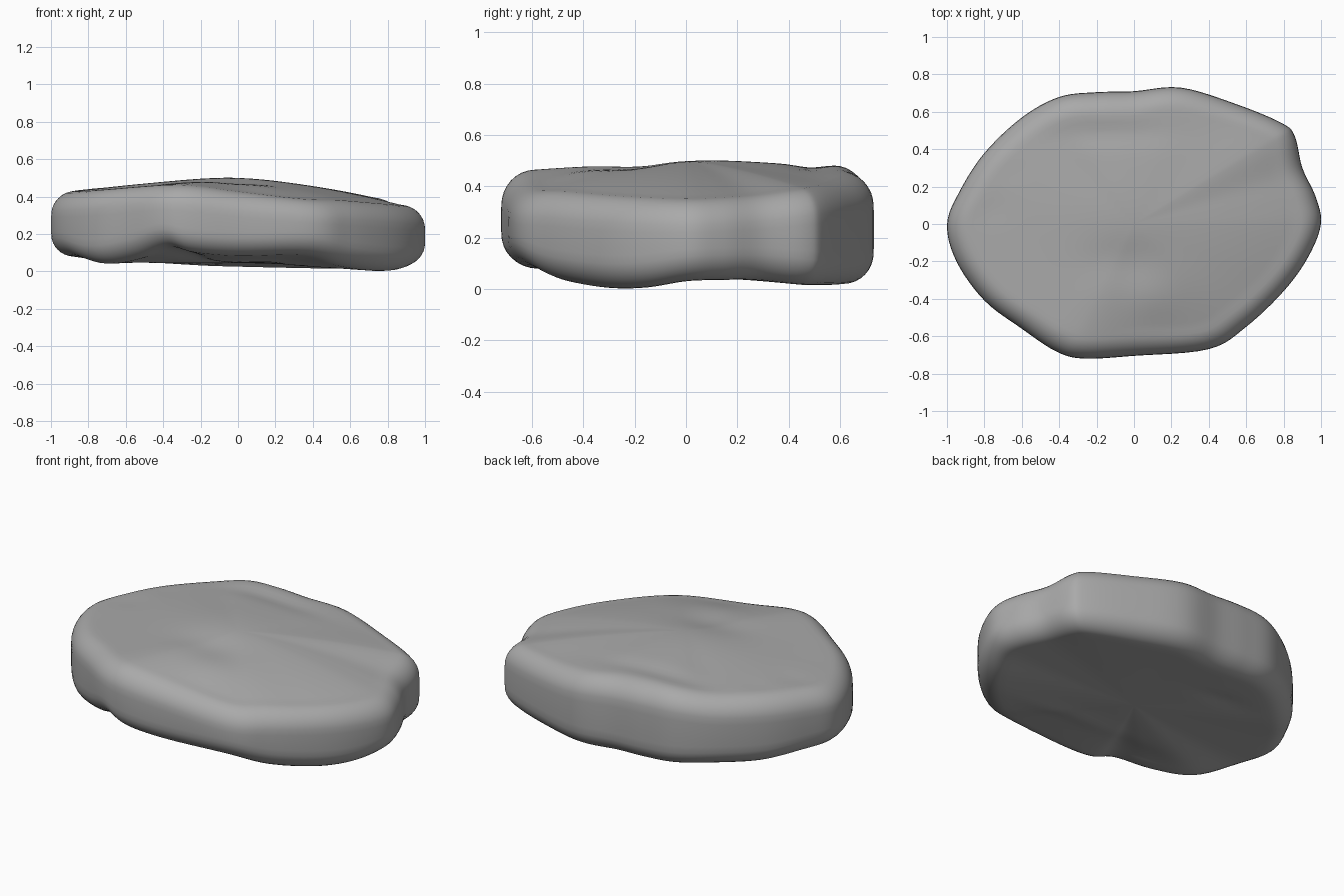
import bpy, bmesh, math
from mathutils import Vector

STEPS = 6            # interpolated columns between two rim points
TOP_ROUND = 0.13     # rounding of the upper edge
BOTTOM_ROUND = 0.12  # rounding of the lower edge
ARC = 8              # rows across each rounded edge
CAP = 16             # rows from the edge to the middle
TOP_MIDDLE, BOTTOM_MIDDLE = 0.49, 0.045

# Rim of the slab, counter-clockwise: x, y, upper edge height, lower edge height
RIM = [Vector(p) for p in (
    (1, 0, .355, .03), (.97, .15, .36, .035), (.9, .3, .37, .035),
    (.86, .47, .39, .02), (.79, .54, .4, .015), (.55, .64, .42, .015),
    (.25, .73, .45, .02), (0, .71, .47, .025), (-.2, .705, .48, .03),
    (-.4, .68, .48, .04), (-.6, .57, .46, .05), (-.8, .38, .45, .05),
    (-.93, .18, .44, .07), (-1, 0, .43, .08), (-.95, -.2, .43, .08),
    (-.8, -.41, .44, .04), (-.6, -.56, .455, .07), (-.42, -.68, .465, .13),
    (-.27, -.72, .46, .1), (0, -.705, .43, .08), (.4, -.67, .39, .085),
    (.6, -.55, .385, .035), (.8, -.36, .37, .005), (.93, -.18, .36, .005))]


def spline(points, steps):
    """Closed smooth curve through the points."""
    result = []
    count = len(points)
    for i in range(count):
        a, b, c, d = (points[(i + k) % count] for k in (-1, 0, 1, 2))
        for s in range(steps):
            t = s / steps
            result.append(b + (c - a) * (t / 2)
                          + (a * 2 - b * 5 + c * 4 - d) * (t * t / 2)
                          + (b * 3 - a - c * 3 + d) * (t ** 3 / 2))
    return result


def bump(x, y, cx, cy, wide, deep, height):
    """Soft hill or hollow."""
    return height * math.exp(-((x - cx) / wide) ** 2 - ((y - cy) / deep) ** 2)


def top_relief(x, y):
    return (bump(x, y, -.15, .5, .35, .07, -.02)
            + bump(x, y, -.1, .1, .3, .25, .012)
            + bump(x, y, -.05, -.2, .2, .12, -.015)
            + bump(x, y, .1, -.42, .14, .14, .012)
            + bump(x, y, -.8, .1, .1, .1, -.012)
            + bump(x, y, -.7, .3, .08, .06, -.012))


def bottom_relief(x, y):
    return (bump(x, y, -.35, .35, .2, .05, .012)
            + bump(x, y, -.45, -.45, .2, .15, .03)
            + bump(x, y, .2, -.3, .4, .06, -.012))


def column(point):
    """Points of one slice, from near the top middle round to the bottom."""
    x, y, high, low = point
    flat = Vector((x, y))
    reach = flat.length
    slice_points = []

    def add(radius, z, relief=None):
        p = flat * (radius / reach)
        slice_points.append((p.x, p.y, z + (relief(p.x, p.y) if relief else 0)))

    def cap(middle, edge, rounding, relief, order):
        inner = reach - rounding
        for k in order:
            t = k / CAP
            fade = 1 - t ** 6

            def faded(px, py):
                return relief(px, py) * fade
            add(inner * t, middle + (edge - middle) * t ** 1.7, faded)

    def edge_arc(edge, rounding, sign, order):
        for k in order:
            a = math.pi / 2 * k / ARC
            add(reach - rounding * (1 - math.sin(a)),
                edge - sign * rounding * (1 - math.cos(a)))

    cap(TOP_MIDDLE, high, TOP_ROUND, top_relief, range(1, CAP))
    edge_arc(high, TOP_ROUND, 1, range(ARC + 1))
    edge_arc(low, BOTTOM_ROUND, -1, range(ARC, -1, -1))
    cap(BOTTOM_MIDDLE, low, BOTTOM_ROUND, bottom_relief, range(CAP - 1, 0, -1))
    return slice_points


# Remove the default object
cube = bpy.data.objects.get("Cube")
if cube:
    bpy.data.objects.remove(cube, do_unlink=True)

# Stone material
stone = bpy.data.materials.new("stone grey")
stone.use_nodes = True
grey = (0.4, 0.4, 0.4, 1)
stone.diffuse_color = grey
stone.node_tree.nodes["Principled BSDF"].inputs["Base Color"].default_value = grey

# Stone slab: slices joined round the middle, closed by two fans
bm = bmesh.new()
slices = [[bm.verts.new(p) for p in column(point)] for point in spline(RIM, STEPS)]
top = bm.verts.new((0, 0, TOP_MIDDLE + top_relief(0, 0)))
bottom = bm.verts.new((0, 0, BOTTOM_MIDDLE + bottom_relief(0, 0)))
for here, after in zip(slices, slices[1:] + slices[:1]):
    bm.faces.new((top, here[0], after[0]))
    bm.faces.new((bottom, after[-1], here[-1]))
    for k in range(len(here) - 1):
        bm.faces.new((here[k], here[k + 1], after[k + 1], after[k]))
bmesh.ops.recalc_face_normals(bm, faces=bm.faces)
for face in bm.faces:
    face.smooth = True
mesh = bpy.data.meshes.new("stone_slab")
bm.to_mesh(mesh)
bm.free()
mesh.materials.append(stone)
slab = bpy.data.objects.new("stone_slab", mesh)
bpy.context.collection.objects.link(slab)

# Weathered softening of the slab
soften = slab.modifiers.new("soften", 'SMOOTH')
soften.factor = 0.5
soften.iterations = 2
